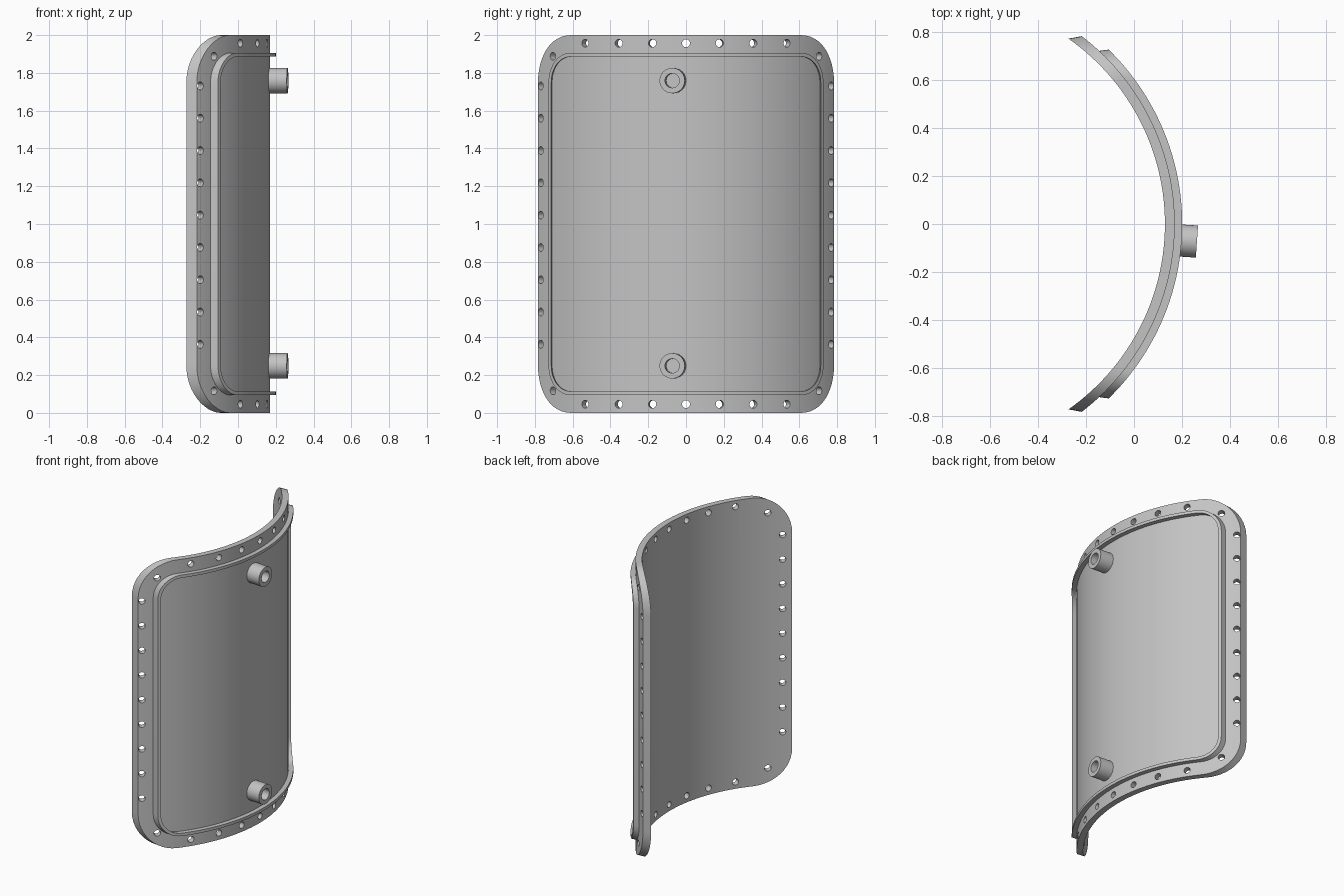
import bpy, bmesh, math
from mathutils import Vector

cube = bpy.data.objects.get("Cube")
if cube:
    bpy.data.objects.remove(cube, do_unlink=True)

AXIS_X = -0.815                       # centre line of the bend
R_IN, R_OUT, R_LIP, R_BOSS = 0.944, 0.985, 1.016, 1.08
MID_Z = 1.0

steel = bpy.data.materials.new("light grey metal")
steel.use_nodes = True
GREY = (0.55, 0.55, 0.55, 1)
steel.diffuse_color = GREY
steel.node_tree.nodes["Principled BSDF"].inputs["Base Color"].default_value = GREY


def bend(s, z, r):
    """Wrap arc length s at radius r around the bend axis."""
    return Vector((AXIS_X + r * math.cos(s / r), r * math.sin(s / r), z))


def drill_point(angle, z, r, radius, turn):
    """Point on a circle around a radial axis, at distance r along it."""
    u, v = radius * math.cos(turn), radius * math.sin(turn)
    c, s = math.cos(angle), math.sin(angle)
    return Vector((AXIS_X + r * c - u * s, r * s + u * c, z + v))


def skin(bm, loops, closed):
    """Join matching loops of points with quads."""
    rings = [[bm.verts.new(p) for p in loop] for loop in loops]
    n = len(rings[0])
    pairs = list(zip(rings, rings[1:]))
    if closed:
        pairs.append((rings[-1], rings[0]))
    else:
        bm.faces.new(rings[0])
        bm.faces.new(rings[-1][::-1])
    for a, b in pairs:
        for i in range(n):
            j = (i + 1) % n
            bm.faces.new((a[i], b[i], b[j], a[j]))


def make_object(name, bm):
    bmesh.ops.recalc_face_normals(bm, faces=bm.faces[:])
    mesh = bpy.data.meshes.new(name)
    bm.to_mesh(mesh)
    bm.free()
    mesh.materials.append(steel)
    ob = bpy.data.objects.new(name, mesh)
    bpy.context.collection.objects.link(ob)
    return ob


def smooth(ob):
    bpy.ops.object.select_all(action="DESELECT")
    ob.select_set(True)
    bpy.context.view_layer.objects.active = ob
    bpy.ops.object.shade_smooth_by_angle(angle=math.radians(30))


def columns(half_width, half_height, corner, steps=12, straight=40):
    """(arc length, half height) samples across a rounded rectangle."""
    flat = half_width - corner
    right = []
    for i in range(1, steps + 1):
        a = math.pi / 2 * i / steps
        right.append((flat + corner * math.sin(a),
                      half_height - corner * (1 - math.cos(a))))
    middle = [(flat * (2 * i / straight - 1), half_height) for i in range(straight + 1)]
    return [(-s, h) for s, h in reversed(right)] + middle + right


def outline(*size):
    cols = columns(*size)
    return ([(s, MID_Z + h) for s, h in cols]
            + [(s, MID_Z - h) for s, h in reversed(cols)])


# Curved plate with rounded corners
bm = bmesh.new()
skin(bm, [[bend(s, MID_Z - h, R_OUT), bend(s, MID_Z + h, R_OUT),
           bend(s, MID_Z + h, R_IN), bend(s, MID_Z - h, R_IN)]
          for s, h in columns(0.906, 1.0, 0.25)], False)
plate = make_object("curved_plate", bm)

# Bolt hole positions as (angle, height)
holes = []
for k in range(-3, 4):
    angle = math.asin(0.178 * k / R_OUT)
    holes += [(angle, 0.046), (angle, 1.957)]
for side in (-1, 1):
    holes += [(side * 0.896, 0.363 + 0.171 * i) for i in range(9) if i < 9]
    holes += [(side * 0.797, z) for z in (0.117, 1.888)]

# Drill the bolt holes
bm = bmesh.new()
SEG = 24
for angle, z in holes:
    skin(bm, [[drill_point(angle, z, r, 0.021, math.tau * i / SEG) for i in range(SEG)]
              for r in (R_IN - 0.05, R_OUT + 0.05)], False)
cutter = make_object("hole_cutter", bm)
cutter.hide_render = True
mod = plate.modifiers.new("bolt_holes", "BOOLEAN")
mod.operation, mod.solver, mod.object = "DIFFERENCE", "EXACT", cutter
bpy.ops.object.select_all(action="DESELECT")
plate.select_set(True)
bpy.context.view_layer.objects.active = plate
bpy.ops.object.modifier_apply(modifier=mod.name)
bpy.data.objects.remove(cutter, do_unlink=True)
smooth(plate)

# Raised lip running inside the bolt flange
bm = bmesh.new()
outer = outline(0.811, 0.906, 0.156)
inner = outline(0.791, 0.886, 0.136)
skin(bm, [[bend(*o, R_OUT - 0.01), bend(*o, R_LIP), bend(*i, R_LIP), bend(*i, R_OUT - 0.01)]
          for o, i in zip(outer, inner)], True)
smooth(make_object("raised_lip", bm))

# Two hollow pipe bosses
for name, z in (("lower_boss", 0.249), ("upper_boss", 1.759)):
    bm = bmesh.new()
    section = [(0.067, R_OUT - 0.02), (0.067, R_BOSS), (0.038, R_BOSS), (0.038, R_OUT - 0.02)]
    skin(bm, [[drill_point(-0.068, z, r, rad, math.tau * i / 36) for rad, r in section]
              for i in range(36)], True)
    smooth(make_object(name, bm))
